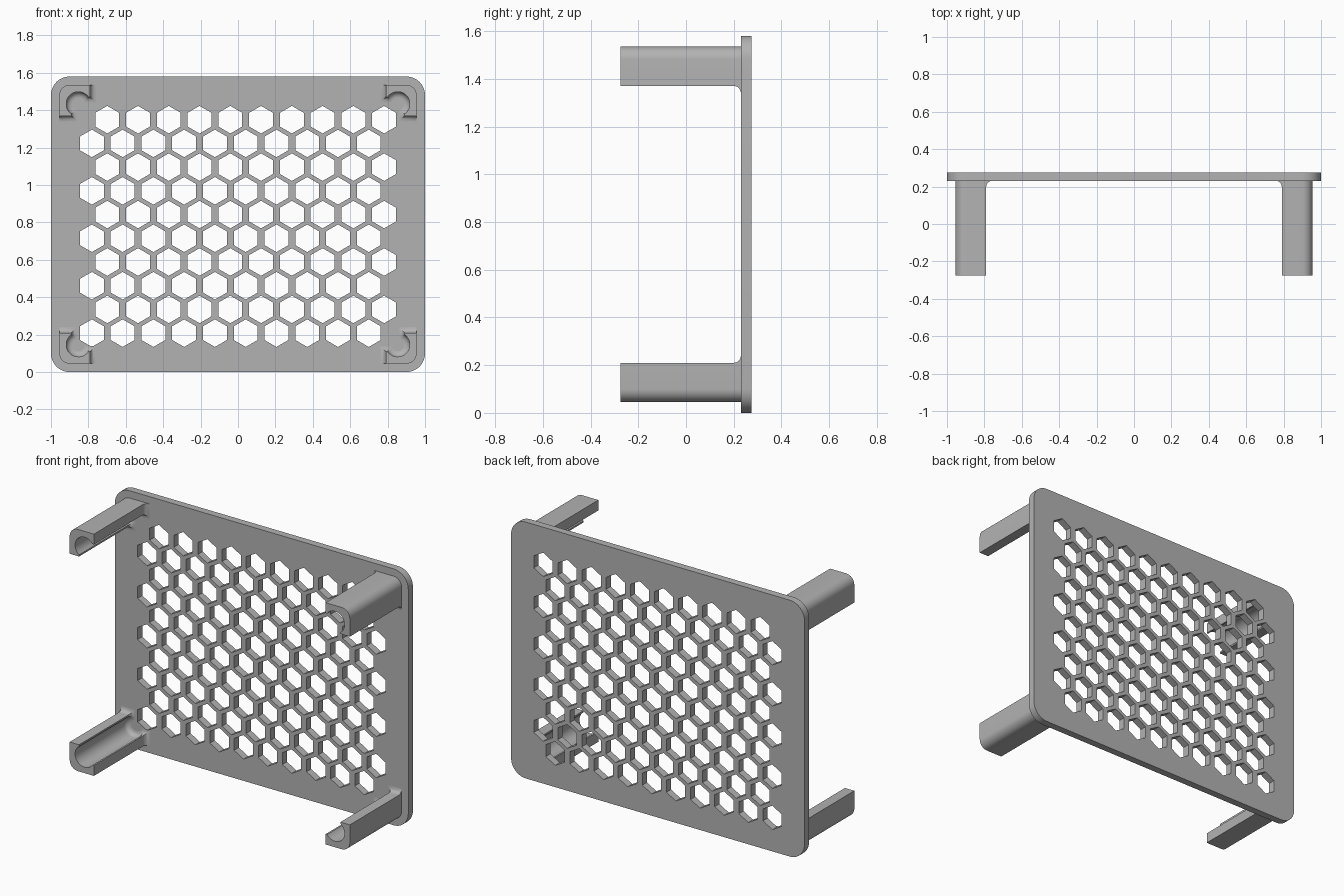
import bpy, bmesh
from math import sin, cos, pi, atan2, sqrt, radians
from mathutils import Matrix, Vector

if "Cube" in bpy.data.objects:
    bpy.data.objects.remove(bpy.data.objects["Cube"])

grey = bpy.data.materials.new("plain grey")
grey.use_nodes = True
colour = (0.45, 0.45, 0.45, 1)
grey.diffuse_color = colour
grey.node_tree.nodes["Principled BSDF"].inputs["Base Color"].default_value = colour

HEIGHT, BACK, FACE = 1.58, 0.275, 0.23     # plate height, rear and front of plate
CORNER, INSET = 0.1, 0.045                 # plate corner radius, leg setback


def arc(cx, cy, r, a0, a1, n):
    return [(cx + r * cos(a0 + (a1 - a0) * i / n),
             cy + r * sin(a0 + (a1 - a0) * i / n)) for i in range(n + 1)]


def finish(obj):
    bpy.ops.object.select_all(action='DESELECT')
    obj.select_set(True)
    bpy.context.view_layer.objects.active = obj
    bpy.ops.object.shade_smooth_by_angle(angle=radians(35))


# Perforated plate: rounded outline with staggered hexagonal holes
def add_loop(curve, pts):
    s = curve.splines.new('POLY')
    s.points.add(len(pts) - 1)
    for p, (x, z) in zip(s.points, pts):
        p.co = (x, z, 0, 1)
    s.use_cyclic_u = True


curve = bpy.data.curves.new("plate", 'CURVE')
curve.dimensions = '2D'
curve.fill_mode = 'BOTH'
curve.extrude = (BACK - FACE) / 2
outline = []
for k, (sx, top) in enumerate([(1, 1), (-1, 1), (-1, 0), (1, 0)]):
    cz = HEIGHT - CORNER if top else CORNER
    outline += arc(sx * (1 - CORNER), cz, CORNER, k * pi / 2, (k + 1) * pi / 2, 10)
add_loop(curve, outline)
PITCH = 0.1645
for row in range(10):
    shift = PITCH / 4 * (-1 if row % 2 == 0 else 1)
    for col in range(10):
        x = (col - 4.5) * PITCH + shift
        hexagon = arc(x, 0.208 + row * 0.1268, 0.0737, pi / 6, pi / 6 + 2 * pi, 6)
        add_loop(curve, hexagon[:-1])
plate = bpy.data.objects.new("plate", curve)
bpy.context.collection.objects.link(plate)
bpy.ops.object.select_all(action='DESELECT')
plate.select_set(True)
bpy.context.view_layer.objects.active = plate
bpy.ops.object.convert(target='MESH')
plate = bpy.context.view_layer.objects.active
plate.data.transform(Matrix.Translation((0, (BACK + FACE) / 2, 0)) @ Matrix.Rotation(pi / 2, 4, 'X'))
bm = bmesh.new()
bm.from_mesh(plate.data)
bmesh.ops.remove_doubles(bm, verts=bm.verts, dist=0.0001)
bmesh.ops.recalc_face_normals(bm, faces=bm.faces)
bm.to_mesh(plate.data)
bm.free()
plate.data.materials.clear()
plate.data.materials.append(grey)
finish(plate)


# Leg section: angle profile with rounded outer corner and a bored inner corner
def leg_section(grow):
    length, t, r, c = 0.165 + grow, 0.064 + grow, 0.065 - grow, 0.1015
    dv = sqrt(r * r - (c - t) ** 2)
    a = atan2(dv, t - c)
    rad = CORNER - INSET
    return ([(length, 0)] + arc(rad, rad, rad, 1.5 * pi, pi, 8)
            + [(0, length), (t, length)]
            + arc(c, c, r, a, 2.5 * pi - a, 20) + [(length, t)])


# Legs: the section swept forward, flaring into a fillet at the plate
FILLET = 0.03
layers = [(-BACK, 0)]
for i in range(7):
    a = i / 6 * pi / 2
    layers.append((FACE - FILLET + FILLET * sin(a), FILLET * (1 - cos(a))))
layers.append((FACE + 0.002, FILLET))

for sx, side in ((1, "left"), (-1, "right")):
    for top, level in ((0, "lower"), (1, "upper")):
        bm = bmesh.new()
        rings = []
        for y, grow in layers:
            ring = []
            for u, v in leg_section(grow):
                z = HEIGHT - INSET - v if top else INSET + v
                ring.append(bm.verts.new(Vector((sx * (1 - INSET - u), y, z))))
            rings.append(ring)
        n = len(rings[0])
        for a, b in zip(rings, rings[1:]):
            for i in range(n):
                j = (i + 1) % n
                bm.faces.new((a[i], a[j], b[j], b[i]))
        bm.faces.new(rings[0])
        bm.faces.new(rings[-1])
        bmesh.ops.recalc_face_normals(bm, faces=bm.faces)
        name = f"{level}_{side}_leg"
        mesh = bpy.data.meshes.new(name)
        bm.to_mesh(mesh)
        bm.free()
        mesh.materials.append(grey)
        leg = bpy.data.objects.new(name, mesh)
        bpy.context.collection.objects.link(leg)
        finish(leg)
